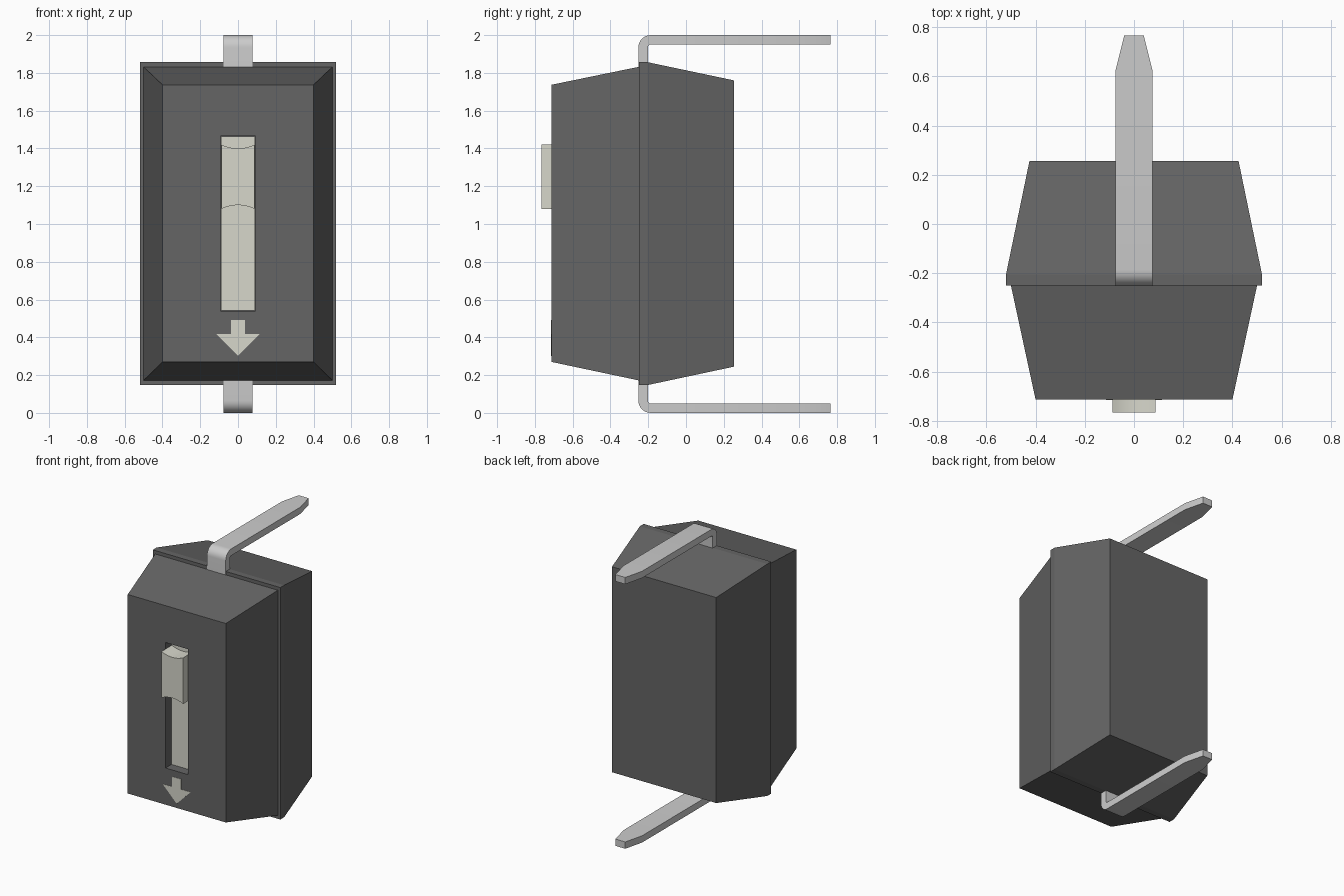
import bpy, bmesh, math

if "Cube" in bpy.data.objects:
    bpy.data.objects.remove(bpy.data.objects["Cube"])


def material(name, rgb):
    m = bpy.data.materials.new(name)
    m.diffuse_color = (*rgb, 1)
    m.use_nodes = True
    m.node_tree.nodes["Principled BSDF"].inputs["Base Color"].default_value = m.diffuse_color
    return m


dark = material("dark_plastic", (0.13, 0.13, 0.13))
cream = material("cream_plastic", (0.68, 0.68, 0.60))
metal = material("tin_metal", (0.62, 0.62, 0.60))


def finish(bm, name, mat):
    bmesh.ops.recalc_face_normals(bm, faces=bm.faces)
    me = bpy.data.meshes.new(name)
    bm.to_mesh(me)
    bm.free()
    me.materials.append(mat)
    ob = bpy.data.objects.new(name, me)
    bpy.context.collection.objects.link(ob)
    return ob


def loft(name, rings, mat):
    """Join rectangles (y, half width, z low, z high) and cap both ends."""
    bm = bmesh.new()
    loops = [[bm.verts.new((x, y, z)) for x, z in
              ((-w, z0), (w, z0), (w, z1), (-w, z1))] for y, w, z0, z1 in rings]
    for a, b in zip(loops, loops[1:]):
        for i in range(4):
            j = (i + 1) % 4
            bm.faces.new((a[i], a[j], b[j], b[i]))
    bm.faces.new(loops[0])
    bm.faces.new(loops[-1])
    return finish(bm, name, mat)


def extrude_front(name, outline, y0, y1, mat):
    """Extrude an x-z outline along y."""
    bm = bmesh.new()
    f = bm.faces.new([bm.verts.new((x, y0, z)) for x, z in outline])
    r = bmesh.ops.extrude_face_region(bm, geom=[f])
    for v in r["geom"]:
        if isinstance(v, bmesh.types.BMVert):
            v.co.y = y1
    return finish(bm, name, mat)


def smooth(ob):
    bpy.ops.object.select_all(action='DESELECT')
    ob.select_set(True)
    bpy.context.view_layer.objects.active = ob
    bpy.ops.object.shade_smooth_by_angle(angle=math.radians(30))


# Housing: rear base, and front cover with a recessed slot
loft("rear_base", [(-0.25, 0.52, 0.147, 1.857), (-0.205, 0.52, 0.147, 1.857),
                   (0.255, 0.425, 0.245, 1.76)], dark)
loft("front_cover", [(-0.25, 0.50, 0.172, 1.832), (-0.713, 0.40, 0.27, 1.737),
                     (-0.713, 0.092, 0.54, 1.465), (-0.635, 0.092, 0.54, 1.465)], dark)

# Slider: plate on the slot floor and a knob with concave ends
loft("slider_plate", [(-0.636, 0.091, 0.541, 1.464), (-0.645, 0.091, 0.541, 1.464)], cream)
xs = [-0.088 + 0.176 * i / 12 for i in range(13)]
dip = [0.02 * (1 - (x / 0.088) ** 2) for x in xs]
knob = [(x, 1.08 + d) for x, d in zip(xs, dip)]
knob += [(x, 1.42 - d) for x, d in reversed(list(zip(xs, dip)))]
smooth(extrude_front("slider_knob", knob, -0.64, -0.765, cream))

# Arrow mark
half = [(0.037, 0.492), (0.037, 0.417), (0.114, 0.417)]
arrow = half + [(0, 0.302)] + [(-x, z) for x, z in reversed(half)]
extrude_front("arrow_mark", arrow, -0.70, -0.715, cream)

# Bent terminals: (y, z) centre line stations, given as outer and inner edges
T, R, r, W = 0.05, 0.065, 0.015, 0.076
front = -0.252


def terminal(name, flip):
    stations = [(front, 1.70, front + T, 1.70, W)]
    for i in range(9):
        a = math.pi / 2 * i / 8
        c, s = math.cos(a), math.sin(a)
        stations.append((front + R - R * c, 2 - R + R * s,
                         front + R - r * c, 2 - R + r * s, W))
    stations += [(0.62, 2, 0.62, 2 - T, W), (0.765, 2, 0.765, 2 - T, 0.04)]
    bm = bmesh.new()
    loops = []
    for yo, zo, yi, zi, w in stations:
        pts = ((-w, yo, zo), (w, yo, zo), (w, yi, zi), (-w, yi, zi))
        loops.append([bm.verts.new((x, y, 2 - z if flip else z)) for x, y, z in pts])
    for a, b in zip(loops, loops[1:]):
        for i in range(4):
            j = (i + 1) % 4
            bm.faces.new((a[i], a[j], b[j], b[i]))
    bm.faces.new(loops[0])
    bm.faces.new(loops[-1])
    smooth(finish(bm, name, metal))


terminal("upper_terminal", False)
terminal("lower_terminal", True)
